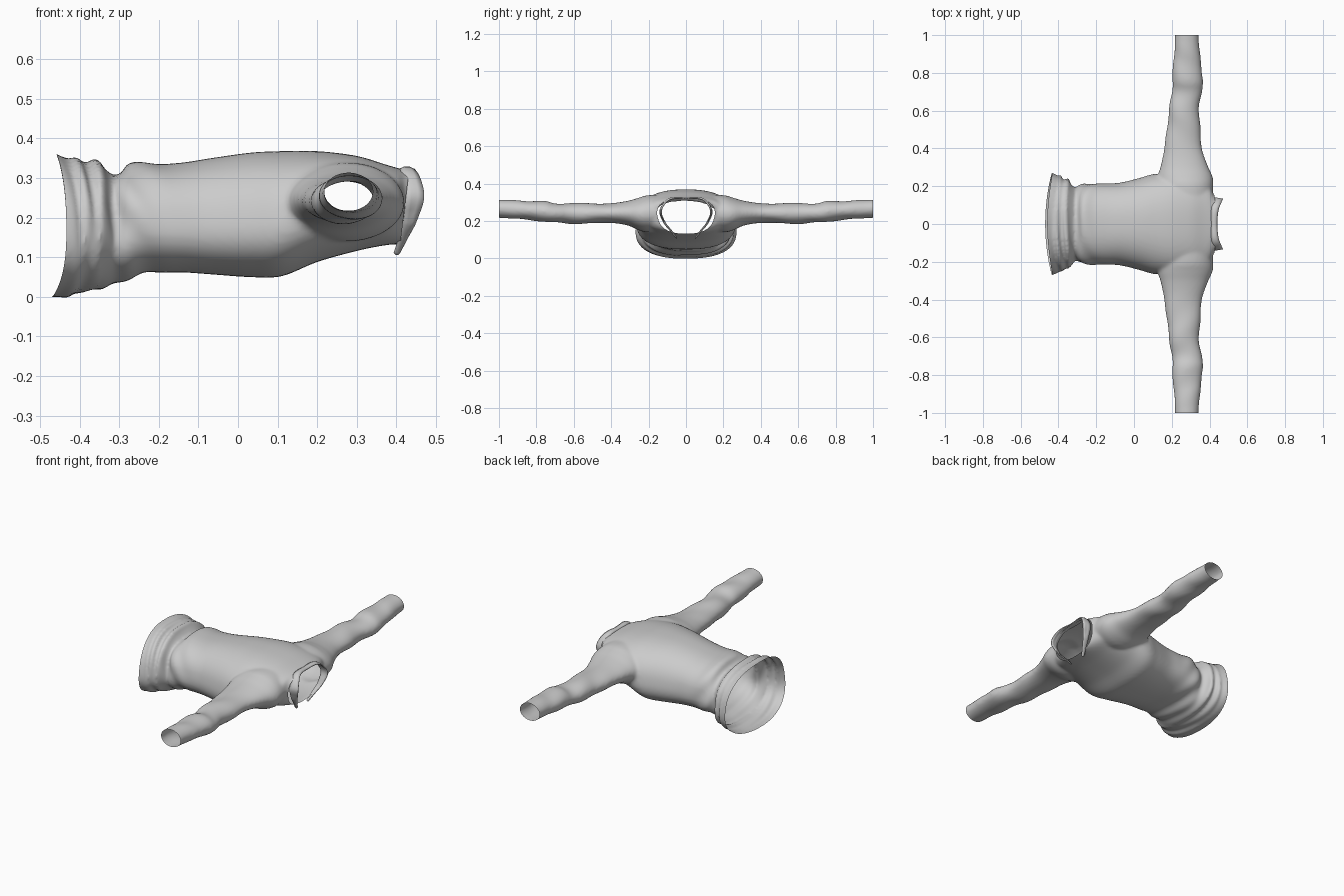
import bpy, bmesh, math
from mathutils import Vector

if "Cube" in bpy.data.objects:
    bpy.data.objects.remove(bpy.data.objects["Cube"])


def curve_rows(rows, steps):
    """Catmull-Rom interpolation through rows of profile numbers."""
    out = []
    for i in range(len(rows) - 1):
        a, b, c, d = (rows[min(max(j, 0), len(rows) - 1)] for j in range(i - 1, i + 3))
        for s in range(steps):
            t = s / steps
            out.append([0.5 * (2*q + (r - p)*t + (2*p - 5*q + 4*r - w)*t*t
                        + (3*q - p - 3*r + w)*t**3) for p, q, r, w in zip(a, b, c, d)])
    out.append(list(rows[-1]))
    return out


def loft(bm, rings):
    """Closed skin through a list of equal-length rings."""
    loops = [[bm.verts.new(p) for p in ring] for ring in rings]
    n = len(loops[0])
    faces = []
    for a, b in zip(loops, loops[1:]):
        for i in range(n):
            faces.append(bm.faces.new((a[i], a[(i+1) % n], b[(i+1) % n], b[i])))
    faces += [bm.faces.new(loops[0]), bm.faces.new(loops[-1])]
    bmesh.ops.recalc_face_normals(bm, faces=faces)


def spow(v, e):
    return math.copysign(abs(v) ** e, v)


def add_object(name, bm):
    mesh = bpy.data.meshes.new(name)
    bm.to_mesh(mesh)
    bm.free()
    ob = bpy.data.objects.new(name, mesh)
    bpy.context.collection.objects.link(ob)
    bpy.context.view_layer.objects.active = ob
    return ob


def smooth(ob):
    for p in ob.data.polygons:
        p.use_smooth = True


# torso: x, half width, z bottom, z top, skew (negative = wider below)
TORSO = [(-.52, .275, -.005, .375, -.12), (-.46, .265, .000, .362, -.12),
         (-.425, .250, .000, .346, -.10), (-.405, .252, .008, .354, -.10),
         (-.38, .232, .020, .338, -.08), (-.355, .236, .014, .347, -.08),
         (-.33, .205, .026, .322, -.05), (-.31, .190, .034, .306, -.05),
         (-.28, .205, .046, .334, -.08), (-.24, .212, .058, .336, -.08),
         (-.15, .212, .062, .338, -.10), (-.07, .216, .057, .350, -.12),
         (.03, .240, .050, .364, -.12), (.11, .262, .052, .368, -.10),
         (.20, .262, .088, .368, -.05), (.30, .245, .116, .356, 0),
         (.37, .228, .130, .335, .05), (.405, .190, .133, .325, .15),
         (.424, .145, .128, .320, .25), (.46, .130, .125, .320, .25),
         (.50, .130, .125, .320, .25)]
# sleeve: y, x low, x high, z bottom, z top
SLEEVE = [(.10, .15, .412, .15, .340), (.20, .13, .420, .140, .338),
          (.25, .125, .416, .150, .325), (.31, .142, .390, .176, .308),
          (.40, .160, .360, .190, .295), (.52, .175, .350, .187, .294),
          (.62, .188, .346, .186, .297), (.70, .200, .358, .192, .293),
          (.76, .203, .366, .198, .306), (.85, .208, .356, .206, .308),
          (.93, .214, .346, .213, .312), (1.06, .220, .338, .220, .316)]

N = 96
angles = [2 * math.pi * i / N for i in range(N)]
bm = bmesh.new()

# torso skin
rings = []
for x, w, lo, hi, k in curve_rows(TORSO, 6):
    ring = []
    for a in angles:
        c, s = spow(math.cos(a), .82), spow(math.sin(a), .82)
        ring.append((x, w * c * (1 + k * s), (lo + hi) / 2 + (hi - lo) / 2 * s))
    rings.append(ring)
loft(bm, rings)

# sleeve skins
for side in (-1, 1):
    loft(bm, [[((x0 + x1) / 2 + (x1 - x0) / 2 * math.cos(a), side * y,
                (z0 + z1) / 2 + (z1 - z0) / 2 * math.sin(a)) for a in angles]
              for y, x0, x1, z0, z1 in curve_rows(SLEEVE, 6)])

# fuse everything into one seamless cloth surface
shirt = add_object("shirt_body", bm)
rm = shirt.modifiers.new("fuse", 'REMESH')
rm.mode, rm.voxel_size = 'VOXEL', .0085
sm = shirt.modifiers.new("relax", 'SMOOTH')
sm.factor, sm.iterations = .5, 7
for m in ("fuse", "relax"):
    bpy.ops.object.modifier_apply(modifier=m)

# open the hem, neck and cuffs; add cloth wrinkles
bm = bmesh.new()
bm.from_mesh(shirt.data)
for co, no in (((0, 1, 0), (0, 1, 0)), ((0, -1, 0), (0, -1, 0)),
               ((.424, 0, .25), (1, 0, -.12)), ((-.47, 0, 0), (-1, 0, .03))):
    bmesh.ops.bisect_plane(bm, geom=bm.verts[:] + bm.edges[:] + bm.faces[:],
                           plane_co=co, plane_no=Vector(no).normalized(), clear_outer=True)
bm.normal_update()
moves = []
for v in bm.verts:
    x, y, z = v.co
    waist = math.exp(-((x + .27) / .07) ** 2)
    hem = math.exp(-((x + .38) / .06) ** 2)
    arm = max(0, min(1, (abs(y) - .35) / .2)) * max(0, min(1, (.97 - abs(y)) / .1))
    d = .005 * waist * math.sin(45 * x + 38 * z + 9 * y)
    d += .004 * hem * math.sin(110 * x + 9 * y + 12 * z)
    d += .0025 * arm * math.sin(30 * abs(y) + 25 * x + 12 * z)
    moves.append((v, v.normal * d, y))
for v, d, y in moves:
    curl = max(0, min(1, (-.3 - v.co.x) / .14))
    v.co += d
    v.co.x += .44 * y * y * curl
bm.to_mesh(shirt.data)
bm.free()
smooth(shirt)

# collar band, open at the throat: y, z, inner x, outer x
HALF = [(0, .320, .408, .440), (.07, .320, .410, .446), (.108, .298, .416, .460),
        (.132, .250, .422, .470), (.113, .195, .418, .452),
        (.078, .150, .406, .428), (.048, .112, .394, .408)]
path = curve_rows([(-y, z, a, b) for y, z, a, b in HALF[:0:-1]] + HALF, 5)
bm = bmesh.new()
rows = []
for y, z, xi, xo in path:
    rows.append([bm.verts.new((xi + (xo - xi) * t, y * (1.06 - .06 * t),
                               z + .006 * math.sin(math.pi * t) * (1 if z > .2 else -1)))
                 for t in (0, .33, .67, 1)])
for a, b in zip(rows, rows[1:]):
    for i in range(3):
        bm.faces.new((a[i], a[i+1], b[i+1], b[i]))
bmesh.ops.recalc_face_normals(bm, faces=bm.faces[:])
collar = add_object("collar", bm)
so = collar.modifiers.new("thickness", 'SOLIDIFY')
so.thickness, so.offset = .005, 0
smooth(collar)
